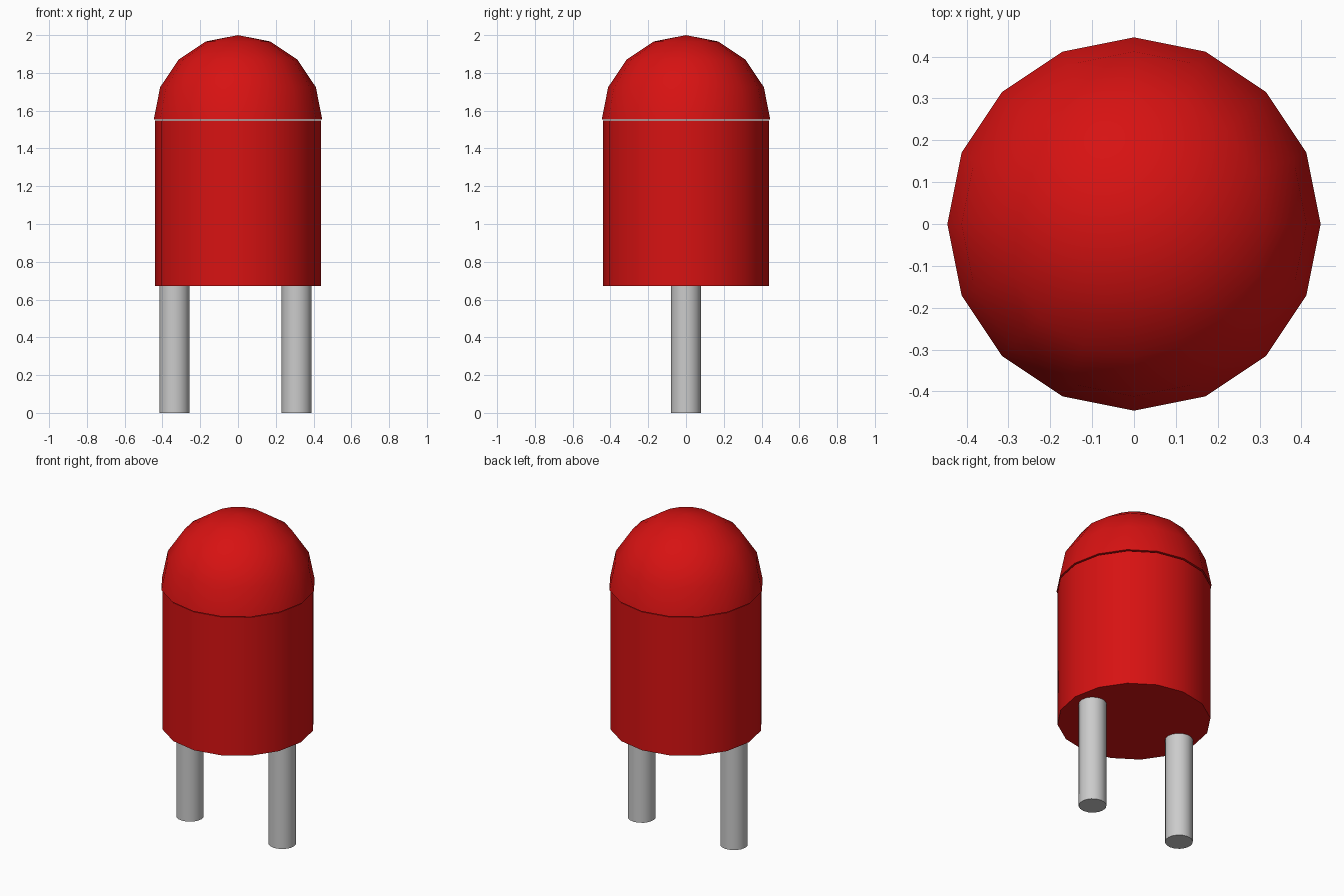
import bpy
import bmesh
import math

default = bpy.data.objects.get("Cube")
if default:
    bpy.data.objects.remove(default, do_unlink=True)


def make_material(name, rgb):
    mat = bpy.data.materials.new(name)
    mat.use_nodes = True
    mat.diffuse_color = (*rgb, 1)
    mat.node_tree.nodes["Principled BSDF"].inputs["Base Color"].default_value = (*rgb, 1)
    return mat


def lathe(name, profile, sides, mat, x=0.0):
    """Revolve (radius, z) points around a vertical axis; radius 0 is a pole, open ends are capped."""
    bm = bmesh.new()
    rings = []
    for r, z in profile:
        if r == 0:
            rings.append([bm.verts.new((0, 0, z))])
        else:
            angles = [2 * math.pi * i / sides for i in range(sides)]
            rings.append([bm.verts.new((r * math.cos(a), r * math.sin(a), z)) for a in angles])
    for low, high in zip(rings, rings[1:]):
        for i in range(sides):
            j = (i + 1) % sides
            if len(high) == 1:
                bm.faces.new((low[i], low[j], high[0]))
            else:
                bm.faces.new((low[i], low[j], high[j], high[i]))
    bm.faces.new(rings[0][::-1])
    if len(rings[-1]) > 1:
        bm.faces.new(rings[-1])
    mesh = bpy.data.meshes.new(name)
    bm.to_mesh(mesh)
    bm.free()
    mesh.materials.append(mat)
    obj = bpy.data.objects.new(name, mesh)
    obj.location.x = x
    bpy.context.collection.objects.link(obj)
    bpy.ops.object.select_all(action='DESELECT')
    obj.select_set(True)
    bpy.context.view_layer.objects.active = obj
    bpy.ops.object.shade_smooth_by_angle(angle=math.radians(30))
    return obj


red = make_material("red plastic", (0.68, 0.006, 0.006))
metal = make_material("grey metal", (0.6, 0.6, 0.6))

# Body: sixteen-sided drum
lathe("body", [(0.44, 0.673), (0.44, 1.548)], 16, red)

# Dome: hemisphere, slightly wider than the body, with a hairline gap below
radius, base = 0.446, 1.554
dome = [(radius * math.cos(k * math.pi / 8), base + radius * math.sin(k * math.pi / 8))
        for k in range(4)]
lathe("dome", dome + [(0, base + radius)], 16, red)

# Two round legs, the left one set slightly closer to the centre
for name, x in (("left_leg", 0.31), ("right_leg", -0.336)):
    lathe(name, [(0.08, 0), (0.08, 0.68)], 16, metal, x)
